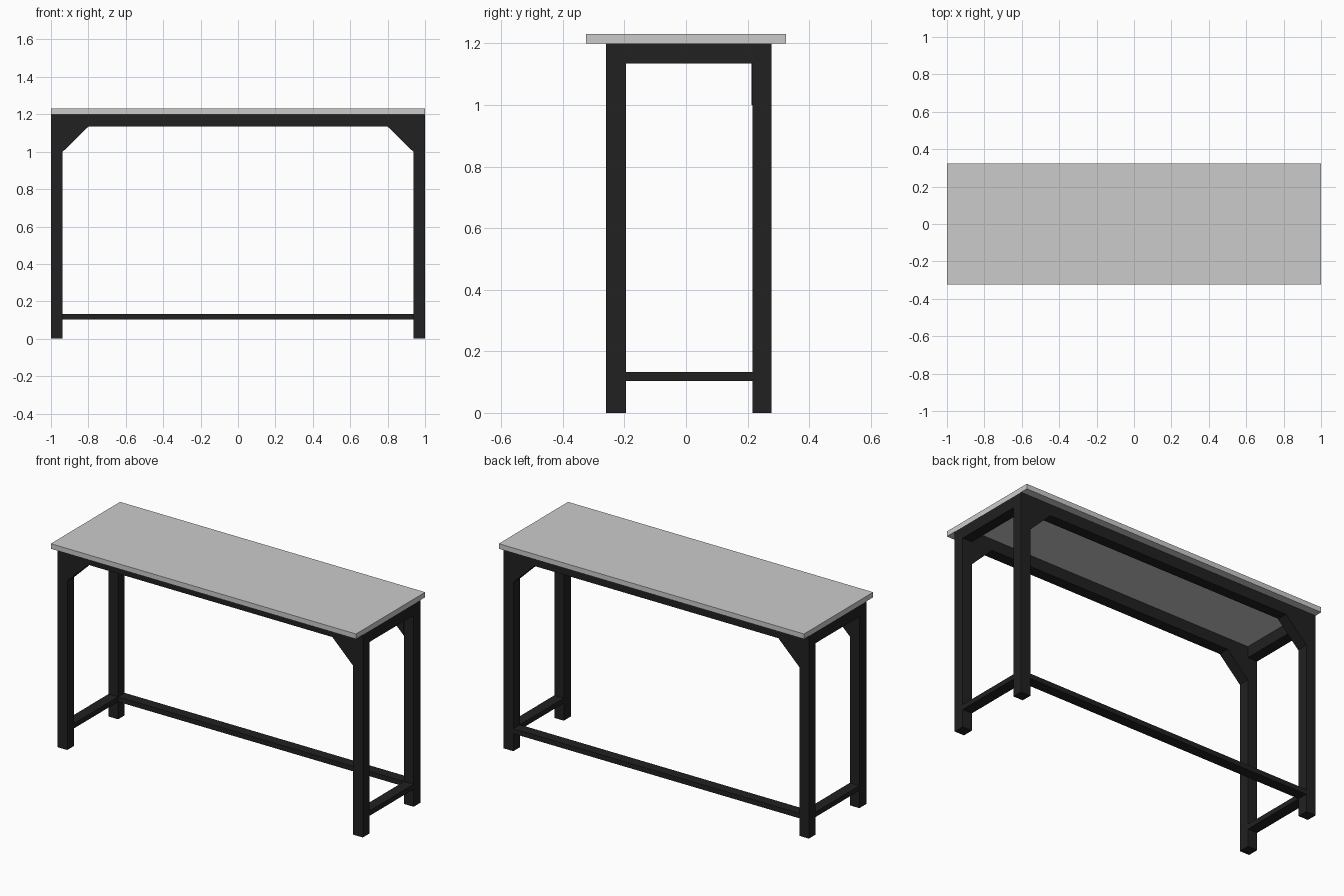
import bpy

if "Cube" in bpy.data.objects:
    bpy.data.objects.remove(bpy.data.objects["Cube"])

black = bpy.data.materials.new("black_paint")
black.diffuse_color = (0.015, 0.015, 0.015, 1)
black.use_nodes = True
black.node_tree.nodes["Principled BSDF"].inputs["Base Color"].default_value = black.diffuse_color


def mesh_object(name, verts, faces, material=None):
    mesh = bpy.data.meshes.new(name)
    mesh.from_pydata(verts, [], faces)
    obj = bpy.data.objects.new(name, mesh)
    bpy.context.collection.objects.link(obj)
    if material:
        mesh.materials.append(material)
    return obj


def prism(name, profile, y0, y1, material=None):
    """Extrude an anticlockwise x-z profile (seen from the front) from y0 to y1."""
    n = len(profile)
    verts = [(x, y, z) for y in (y0, y1) for x, z in profile]
    faces = [tuple(range(n)), tuple(range(2 * n - 1, n - 1, -1))]
    faces += [(i, i + n, (i + 1) % n + n, (i + 1) % n) for i in range(n)]
    return mesh_object(name, verts, faces, material)


def box(name, x, y, z, material=None):
    profile = [(x[0], z[0]), (x[1], z[0]), (x[1], z[1]), (x[0], z[1])]
    return prism(name, profile, y[0], y[1], material)


LEG = 0.063
IN = 1 - LEG              # inner face of the legs in x
FRONT = (-0.26, -0.195)   # front legs in y
BACK = (0.216, 0.278)     # back legs in y
RAIL = (1.134, 1.2)       # top rails in z
LOW = (0.104, 0.133)      # low stretchers in z

# Table top
box("table_top", (-1, 1), (-0.324, 0.324), (1.2, 1.23))

for row, y in (("front", FRONT), ("back", BACK)):
    # Long rail under the top
    box(row + "_rail", (-IN, IN), y, RAIL, black)
    # Corner braces; the back ones stand slightly proud on the inside
    gy = (y[0] - 0.004, y[1]) if row == "back" else y
    for side, s in (("left", -1), ("right", 1)):
        box(f"{row}_{side}_leg", sorted((s * IN, s)), y, (0, 1.2), black)
        tri = [(s * IN, 1.0), (s * IN, RAIL[0]), (s * 0.8, RAIL[0])]
        prism(f"{row}_{side}_brace", tri if s > 0 else tri[::-1], *gy, black)

# Side rails and low side stretchers
for side, s in (("left", -1), ("right", 1)):
    x = sorted((s * IN, s))
    box(side + "_rail", x, (FRONT[1], BACK[0]), RAIL, black)
    box(side + "_stretcher", x, (FRONT[1], BACK[0]), LOW, black)

# Low back stretcher
box("back_stretcher", (-IN, IN), BACK, LOW, black)
